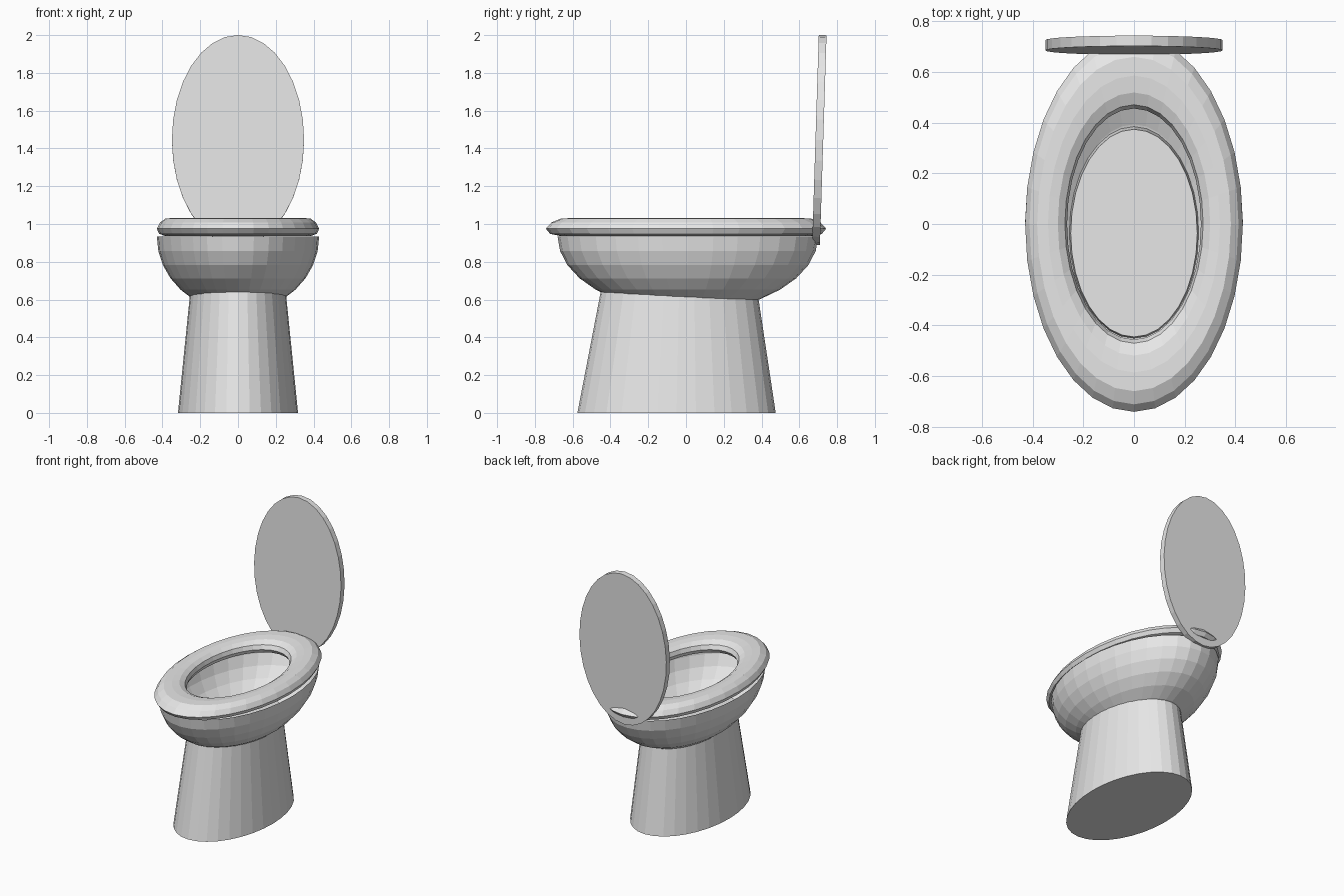
import bpy, bmesh, math

cube = bpy.data.objects.get("Cube")
if cube:
    bpy.data.objects.remove(cube, do_unlink=True)

SEGMENTS = 32
ceramic = bpy.data.materials.new("light_grey_ceramic")
ceramic.use_nodes = True
GREY = (0.8, 0.8, 0.8, 1)
ceramic.diffuse_color = GREY
ceramic.node_tree.nodes["Principled BSDF"].inputs["Base Color"].default_value = GREY


def loft(name, rings, caps=False, closed=False):
    """Join elliptical rings given as (x radius, y radius, y centre, z)."""
    bm = bmesh.new()
    loops = []
    for rx, ry, cy, z in rings:
        angles = [math.tau * i / SEGMENTS for i in range(SEGMENTS)]
        loops.append([bm.verts.new((rx * math.cos(a), cy + ry * math.sin(a), z)) for a in angles])
    pairs = list(zip(loops, loops[1:]))
    if closed:
        pairs.append((loops[-1], loops[0]))
    for low, high in pairs:
        for i in range(SEGMENTS):
            j = (i + 1) % SEGMENTS
            bm.faces.new((low[i], low[j], high[j], high[i]))
    if caps:
        bm.faces.new(loops[0][::-1])
        bm.faces.new(loops[-1])
    if caps or closed:
        bmesh.ops.recalc_face_normals(bm, faces=bm.faces)
    mesh = bpy.data.meshes.new(name)
    bm.to_mesh(mesh)
    bm.free()
    mesh.materials.append(ceramic)
    obj = bpy.data.objects.new(name, mesh)
    bpy.context.collection.objects.link(obj)
    return obj


# Tapered foot, its flat top forming the floor of the bowl
loft("pedestal", [(0.318, 0.525, -0.05, 0), (0.25, 0.41, -0.036, 0.67)], caps=True)

# Open half-ellipsoid bowl
bowl_rings = []
for step in range(8):
    lat = math.radians(90 - 11.25 * (step + 1))
    r = math.cos(lat)
    bowl_rings.append((0.43 * r, 0.69 * r, 0.01, 0.935 - 0.4 * math.sin(lat)))
loft("bowl", bowl_rings)

# Rounded ring seat: section as (relative radius, height)
section = [(0.615, 0.975), (0.635, 1.005), (0.70, 1.025), (0.79, 1.031),
           (0.89, 1.03), (0.96, 1.008), (1.0, 0.975), (0.97, 0.948),
           (0.90, 0.937), (0.70, 0.937), (0.64, 0.948)]
loft("seat", [(0.43 * r, 0.742 * r, 0, z) for r, z in section][::-1], closed=True)

# Raised oval lid leaning slightly back
lid = loft("lid", [(0.35, 0.555, 0, -0.0205), (0.35, 0.555, 0, 0.0205)], caps=True)
lid.location = (0, 0.706, 1.445)
lid.rotation_euler.x = math.radians(88.2)
